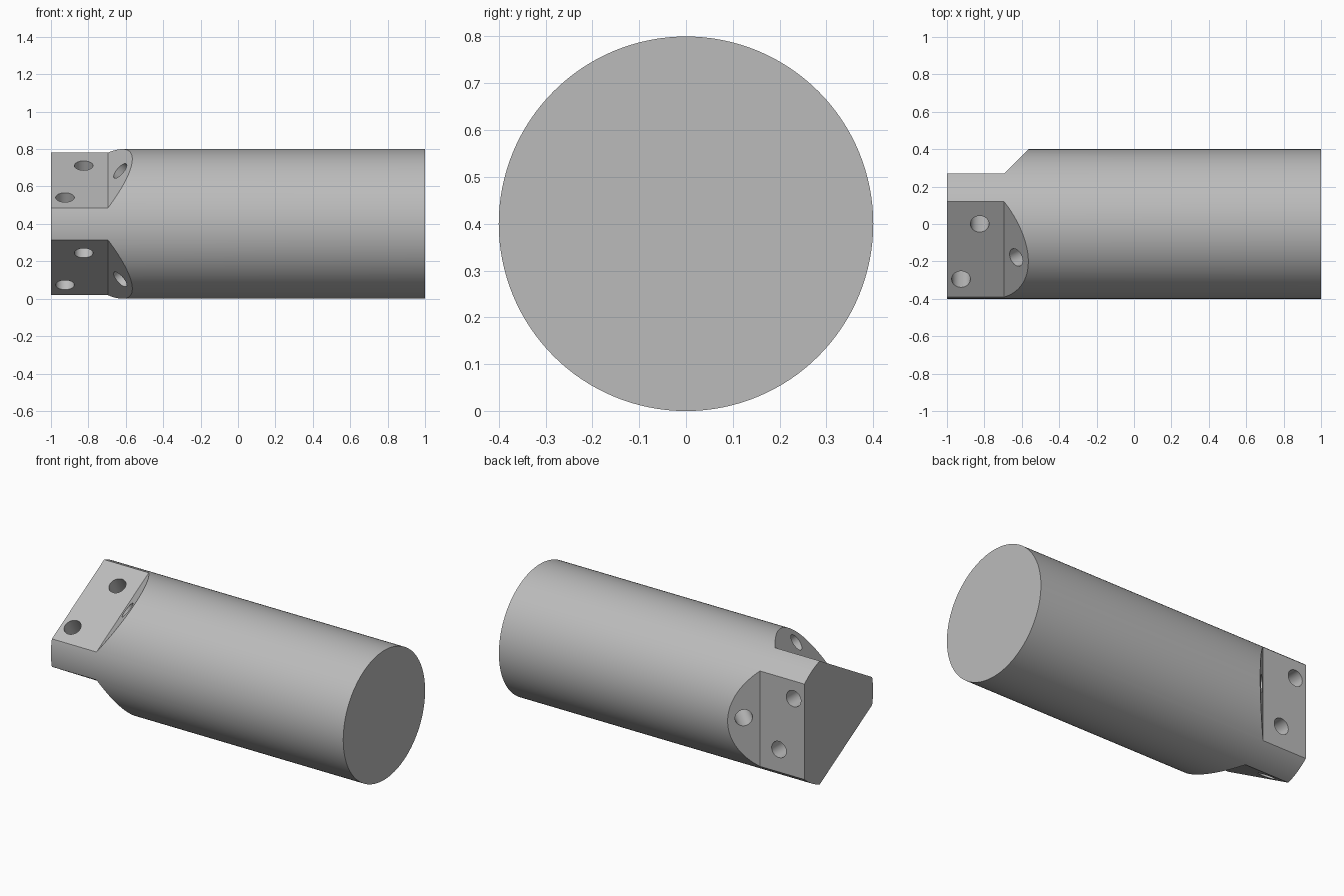
import bpy, bmesh, math
from mathutils import Matrix, Vector

if "Cube" in bpy.data.objects:
    bpy.data.objects.remove(bpy.data.objects["Cube"])

RADIUS, FLAT, SHOULDER = 0.4, 0.27, -0.695
HOLE_RADIUS, HOLE_DEPTH = 0.05, 0.25

steel = bpy.data.materials.new("grey_steel")
steel.use_nodes = True
colour = (0.5, 0.5, 0.5, 1)
steel.diffuse_color = colour
steel.node_tree.nodes["Principled BSDF"].inputs["Base Color"].default_value = colour


def make_object(name, bm):
    bmesh.ops.recalc_face_normals(bm, faces=bm.faces)
    mesh = bpy.data.meshes.new(name)
    bm.to_mesh(mesh)
    bm.free()
    mesh.materials.append(steel)
    obj = bpy.data.objects.new(name, mesh)
    bpy.context.collection.objects.link(obj)
    return obj


def rod(name, centre, axis, radius, length, sides):
    bm = bmesh.new()
    turn = Vector(axis).to_track_quat('Z', 'Y').to_matrix().to_4x4()
    bmesh.ops.create_cone(bm, cap_ends=True, segments=sides, radius1=radius, radius2=radius,
                          depth=length, matrix=Matrix.Translation(centre) @ turn)
    return make_object(name, bm)


def flat_cutter():
    # Side profile of the removed stock: a flat ending in a 45 degree shoulder
    bm = bmesh.new()
    profile = [(-1.2, FLAT), (SHOULDER, FLAT), (SHOULDER + 0.3, FLAT + 0.3), (-1.2, FLAT + 0.3)]
    face = bm.faces.new([bm.verts.new((x, r, -0.6)) for x, r in profile])
    out = bmesh.ops.extrude_face_region(bm, geom=[face])
    moved = [v for v in out["geom"] if isinstance(v, bmesh.types.BMVert)]
    bmesh.ops.translate(bm, verts=moved, vec=(0, 0, 1.2))
    return make_object("flat_cutter", bm)


def hole_cutter(mouth, normal):
    # Blind hole that starts a little outside the surface
    n = Vector(normal).normalized()
    reach = 0.1
    centre = Vector(mouth) + n * (reach - HOLE_DEPTH) / 2
    return rod("hole_cutter", centre, n, HOLE_RADIUS, HOLE_DEPTH + reach, 32)


# Round bar lying along x
body = rod("round_bar_body", (0, 0, RADIUS), (1, 0, 0), RADIUS, 2, 128)

# Three equal flats, each with two holes plus one in the shoulder
cutters = []
for i in range(3):
    group = [flat_cutter(),
             hole_cutter((-0.825, FLAT, -0.156), (0, 1, 0)),
             hole_cutter((-0.925, FLAT, 0.185), (0, 1, 0)),
             hole_cutter((-0.63, FLAT + 0.065, 0.013), (-1, 1, 0))]
    place = Matrix.Translation((0, 0, RADIUS)) @ Matrix.Rotation(math.radians(120 * i), 4, 'X')
    for cutter in group:
        cutter.data.transform(place)
        cutter.hide_render = True
    cutters += group

for cutter in cutters:
    mod = body.modifiers.new("cut", 'BOOLEAN')
    mod.operation = 'DIFFERENCE'
    mod.solver = 'EXACT'
    mod.object = cutter

# Bake the cuts and drop the helpers
bpy.context.view_layer.update()
result = bpy.data.meshes.new_from_object(body.evaluated_get(bpy.context.evaluated_depsgraph_get()))
body.modifiers.clear()
body.data = result
for cutter in cutters:
    bpy.data.objects.remove(cutter)

bpy.ops.object.select_all(action='DESELECT')
body.select_set(True)
bpy.context.view_layer.objects.active = body
bpy.ops.object.shade_smooth_by_angle(angle=math.radians(30))
